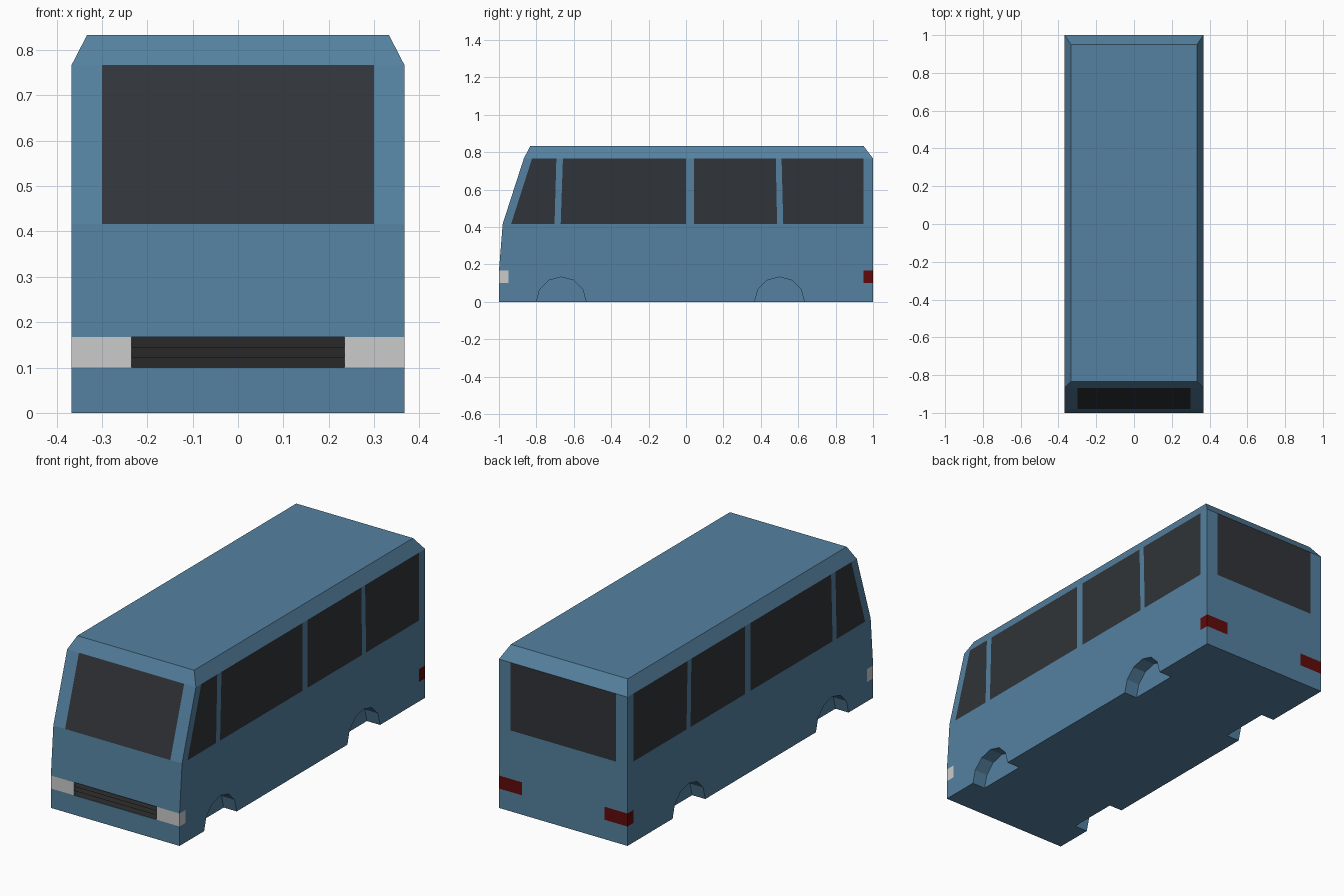
import bpy, bmesh, math
from mathutils import Matrix, Vector

if "Cube" in bpy.data.objects:
    bpy.data.objects.remove(bpy.data.objects["Cube"])


def material(name, col):
    m = bpy.data.materials.new(name)
    m.diffuse_color = (*col, 1)
    m.use_nodes = True
    m.node_tree.nodes["Principled BSDF"].inputs["Base Color"].default_value = m.diffuse_color
    return m


PAINT = material("blue_paint", (0.09, 0.22, 0.35))
GLASS = material("dark_glass", (0.03, 0.034, 0.04))
LAMP = material("white_lamp", (0.8, 0.8, 0.8))
TAIL = material("red_lamp", (0.12, 0.003, 0.003))
BLACK = material("black_trim", (0.02, 0.02, 0.02))


def to_object(name, bm, mats):
    bmesh.ops.recalc_face_normals(bm, faces=bm.faces)
    me = bpy.data.meshes.new(name)
    bm.to_mesh(me)
    bm.free()
    for m in mats:
        me.materials.append(m)
    ob = bpy.data.objects.new(name, me)
    bpy.context.collection.objects.link(ob)
    return ob


# Body shell: stacked rectangles (z, half width, front y, back y)
LEVELS = [(0, .367, -1, 1), (.1, .367, -1, 1), (.167, .367, -1, 1),
          (.417, .367, -.98, 1), (.767, .367, -.867, 1), (.833, .333, -.833, .95)]
bm = bmesh.new()
rings = [[bm.verts.new(p) for p in ((-w, f, z), (w, f, z), (w, b, z), (-w, b, z))]
         for z, w, f, b in LEVELS]
for lo, hi in zip(rings, rings[1:]):
    for i in range(4):
        j = (i + 1) % 4
        bm.faces.new((lo[i], lo[j], hi[j], hi[i]))
bm.faces.new(rings[0][::-1])
bm.faces.new(rings[-1])
bm.normal_update()


def band(z0, z1, side):
    return [f for f in bm.faces if z0 < f.calc_center_median().z < z1
            and (abs(f.normal.x) > .9) == side]


def cut(z0, z1, side, co, no):
    fs = band(z0, z1, side)
    geom = fs + list({e for f in fs for e in f.edges}) + list({v for f in fs for v in f.verts})
    bmesh.ops.bisect_plane(bm, geom=geom, plane_co=co, plane_no=no, dist=1e-5)
    bm.normal_update()


# Side windows: (bottom front, top front, bottom back, top back) y positions
WINDOWS = [(-.935, -.823, -.703, -.693), (-.67, -.658, 0, 0),
           (.042, .042, .487, .48), (.52, .511, .95, .95)]
for w in WINDOWS:
    for lo, hi in (w[:2], w[2:]):
        cut(.417, .767, True, (0, lo, .417), Vector((0, .35, lo - hi)).normalized())
for s in (-1, 1):
    cut(.417, .767, False, (s * .3, 0, 0), (1, 0, 0))
    cut(.1, .167, False, (s * .235, 0, 0), (1, 0, 0))
    cut(.1, .167, True, (0, s * .95, 0), (0, 1, 0))

# Colour the glass and corner lamps
for side in (True, False):
    for f in band(.417, .767, side):
        c = f.calc_center_median()
        if side:
            glass = any(a + b < 2 * c.y < d + e for a, b, d, e in WINDOWS)
        else:
            glass = abs(c.x) < .3
        if glass:
            f.material_index = 1
    for f in band(.1, .167, side):
        c = f.calc_center_median()
        if abs(c.y) > .95 and abs(c.x) > .235:
            f.material_index = 2 if c.y < 0 else 3

# Grille recess
DEPTH = .05
grille = [f for f in band(.1, .167, False) if f.calc_center_median().y < 0
          and abs(f.calc_center_median().x) < .2]
new = bmesh.ops.extrude_face_region(bm, geom=grille)["geom"]
bmesh.ops.translate(bm, vec=(0, DEPTH, 0), verts=[g for g in new if isinstance(g, bmesh.types.BMVert)])
left = [f for f in grille if f.is_valid]
if left:
    bmesh.ops.delete(bm, geom=left, context='FACES')
body = to_object("body", bm, [PAINT, GLASS, LAMP, TAIL])

# Wheel arch cutters
bm = bmesh.new()
for x in (-.367, .367):
    for y in (-.667, .5):
        bmesh.ops.create_cone(bm, cap_ends=True, segments=12, radius1=.133, radius2=.133, depth=.15,
                              matrix=Matrix.Translation((x, y, 0)) @ Matrix.Rotation(math.pi / 2, 4, 'Y'))
cutter = to_object("wheel_arch_cutter", bm, [PAINT])
cutter.hide_render = True
cutter.hide_viewport = True
mod = body.modifiers.new("wheel_arches", 'BOOLEAN')
mod.operation = 'DIFFERENCE'
mod.solver = 'EXACT'
mod.object = cutter

# Tilted grille slats
bm = bmesh.new()
for i in range(3):
    z = .1 + i * .067 / 3
    pts = [(-.235, -.998, z), (.235, -.998, z), (.235, -.97, z + .0223), (-.235, -.97, z + .0223)]
    bm.faces.new([bm.verts.new(p) for p in pts])
to_object("grille_slats", bm, [BLACK])
